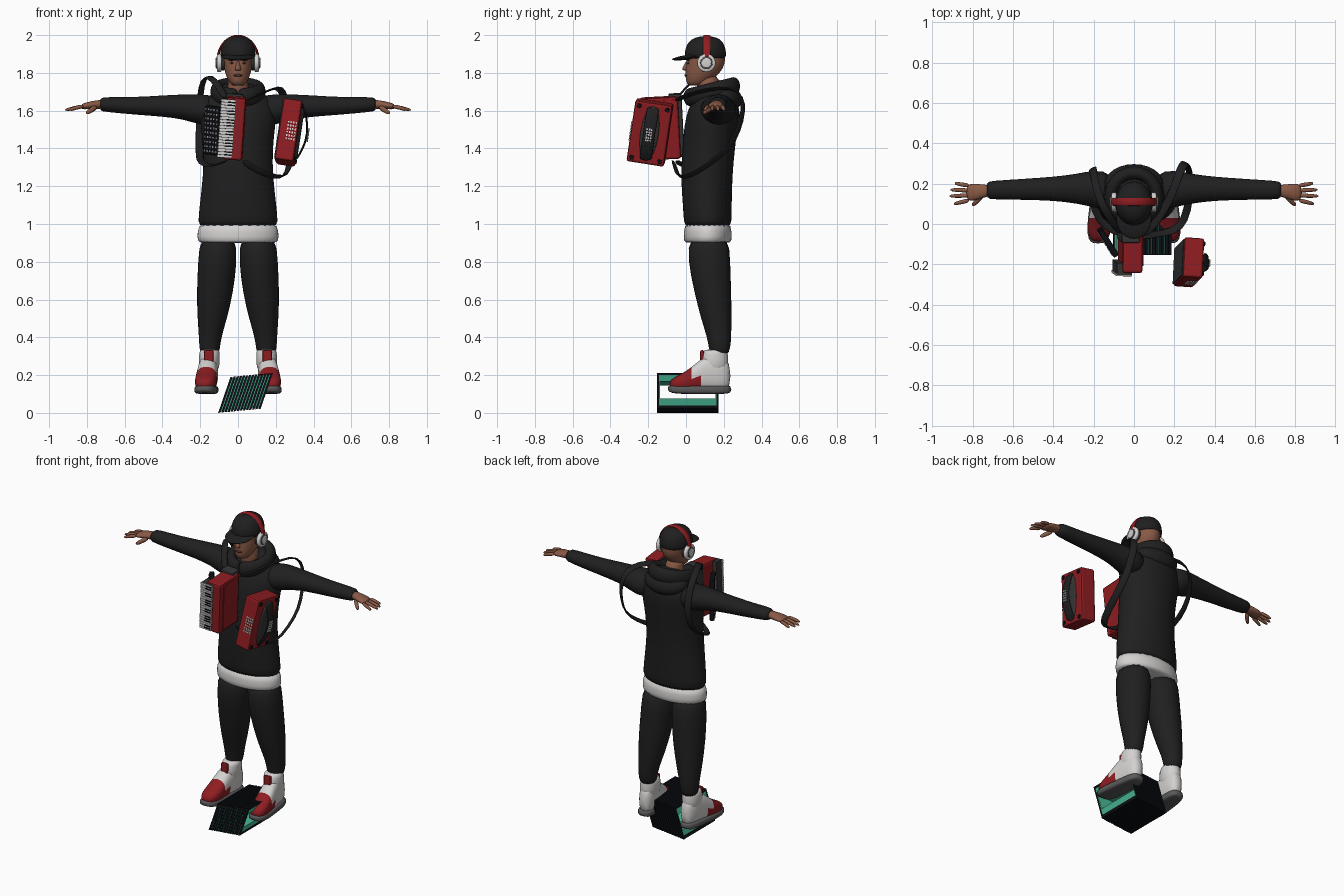
import bpy, bmesh, math
from mathutils import Vector, Matrix

cube = bpy.data.objects.get("Cube")
if cube:
    bpy.data.objects.remove(cube, do_unlink=True)


def material(name, r, g, b):
    m = bpy.data.materials.new(name)
    m.use_nodes = True
    m.diffuse_color = (r, g, b, 1)
    m.node_tree.nodes["Principled BSDF"].inputs["Base Color"].default_value = (r, g, b, 1)
    return m


CLOTH = material("black cloth", .014, .014, .014)
JET = material("jet black", .004, .005, .007)
GREY = material("dark grey", .035, .035, .037)
SOLE = material("sole grey", .1, .1, .1)
WHITE = material("off white", .65, .64, .63)
RED = material("deep red", .27, .012, .015)
SKIN = material("brown skin", .25, .1, .06)
LIP = material("dark brown", .1, .035, .025)
GREEN = material("sea green", .07, .5, .32)
X, Y, Z = Vector((1, 0, 0)), Vector((0, 1, 0)), Vector((0, 0, 1))
SIDES = (("left", 1), ("right", -1))


def finish(name, bm, mats, smooth=True, rule=None, subsurf=0, bevel=0):
    bmesh.ops.recalc_face_normals(bm, faces=bm.faces)
    for f in bm.faces:
        f.smooth = smooth
        if rule:
            f.material_index = rule(f.calc_center_median())
    mesh = bpy.data.meshes.new(name)
    bm.to_mesh(mesh)
    bm.free()
    for m in mats:
        mesh.materials.append(m)
    ob = bpy.data.objects.new(name, mesh)
    bpy.context.collection.objects.link(ob)
    if subsurf:
        mod = ob.modifiers.new("smooth", 'SUBSURF')
        mod.levels = mod.render_levels = subsurf
    if bevel:
        mod = ob.modifiers.new("bevel", 'BEVEL')
        mod.width, mod.segments = bevel, 2
    return ob


def skin_rings(name, frames, mats, n=16, p=2, rule=None, subsurf=1):
    """Closed skin over rings given as (centre, u vector, v vector)."""
    bm = bmesh.new()
    rings = []
    for c, u, v in frames:
        ring = []
        for i in range(n):
            a = 2 * math.pi * i / n
            k, s = math.cos(a), math.sin(a)
            k, s = (math.copysign(abs(t) ** (2 / p), t) for t in (k, s))
            ring.append(bm.verts.new(c + u * k + v * s))
        rings.append(ring)
    for a, b in zip(rings, rings[1:]):
        for i in range(n):
            j = (i + 1) % n
            bm.faces.new((a[i], a[j], b[j], b[i]))
    bm.faces.new(rings[0])
    bm.faces.new(rings[-1])
    return finish(name, bm, mats, True, rule, subsurf)


def loft(name, rows, mats, axis="z", **kw):
    u, v = {"z": (X, Y), "x": (Y, Z), "y": (X, Z)}[axis]
    return skin_rings(name, [(Vector(r[:3]), u * r[3], v * r[4]) for r in rows], mats, **kw)


def sweep(name, points, mat, width, thick, across=None, M=Matrix(), n=8, taper=1, subsurf=1):
    """Band or tube through points; across is the direction of its width."""
    pts = [M @ Vector(q) for q in points]
    frames = []
    for i, c in enumerate(pts):
        t = (pts[min(i + 1, len(pts) - 1)] - pts[max(i - 1, 0)]).normalized()
        w = across if across else Z
        u = (w - t * w.dot(t)).normalized()
        s = 1 + (taper - 1) * i / (len(pts) - 1)
        frames.append((c, u * width * s, t.cross(u) * thick * s))
    return skin_rings(name, frames, [mat], n=n, subsurf=subsurf)


def boxes(name, items, mat, M=Matrix(), bevel=0):
    bm = bmesh.new()
    for c, s in items:
        bmesh.ops.create_cube(bm, size=1, matrix=M @ Matrix.Translation(c) @ Matrix.Diagonal((*s, 1)))
    return finish(name, bm, [mat], False, bevel=bevel)


def ball(name, c, s, mat, rot=None):
    bm = bmesh.new()
    R = rot if rot else Matrix()
    bmesh.ops.create_uvsphere(bm, u_segments=24, v_segments=14, radius=1,
                              matrix=Matrix.Translation(c) @ R @ Matrix.Diagonal((*s, 1)))
    return finish(name, bm, [mat])


def turned(c, rx, ry, rz):
    R = Matrix.Identity(4)
    for ang, ax in ((rx, 'X'), (ry, 'Y'), (rz, 'Z')):
        R = Matrix.Rotation(math.radians(ang), 4, ax) @ R
    return Matrix.Translation(c) @ R


# Hoodie, shirt hem and hood
loft("hoodie_body", [(0, .115, .985, .2, .115), (0, .115, 1, .215, .128), (0, .113, 1.1, .205, .13),
     (0, .108, 1.25, .186, .138), (0, .12, 1.4, .184, .14), (0, .132, 1.52, .2, .143),
     (0, .145, 1.6, .205, .138), (0, .15, 1.66, .18, .115), (0, .15, 1.72, .1, .08)], [CLOTH], n=24)
loft("shirt_hem", [(0, .115, .9, .2, .115), (0, .115, .905, .217, .128),
     (0, .115, .96, .217, .128), (0, .115, 1.02, .206, .12)], [WHITE], n=24)
ball("hood_drape", (0, .2, 1.675), (.145, .1, .07), CLOTH, Matrix.Rotation(-.35, 4, 'X'))
hood = [(.115 * math.cos(a), .135 + .12 * math.sin(a), 1.7 + .03 * math.sin(a))
        for a in [math.pi * (-.5 + i / 10) for i in range(21)]]
sweep("hood_collar", hood, CLOTH, .05, .035, n=12)

# Arms, hands, legs and shoes
for side, s in SIDES:
    loft(side + "_sleeve", [(s * .1, .16, 1.6, .1, .08), (s * .2, .175, 1.605, .095, .085),
         (s * .28, .175, 1.62, .075, .068), (s * .4, .175, 1.625, .06, .057), (s * .55, .172, 1.625, .053, .047),
         (s * .7, .168, 1.633, .047, .04), (s * .735, .168, 1.633, .043, .036)], [CLOTH], "x")
    loft(side + "_palm", [(s * .71, .165, 1.634, .03, .026), (s * .75, .163, 1.632, .034, .024),
         (s * .79, .158, 1.628, .044, .02), (s * .835, .155, 1.62, .045, .016)], [SKIN], "x", n=12)
    for i, (y0, y1, tip) in enumerate(((.118, .098, .895), (.142, .138, .92), (.166, .17, .915), (.19, .203, .89))):
        sweep(f"{side}_finger_{i + 1}", [(s * .815, y0, 1.624), (s * .86, (y0 + y1) / 2, 1.616),
              (s * tip, y1, 1.602)], SKIN, .013, .013, taper=.7)
    sweep(side + "_thumb", [(s * .75, .145, 1.622), (s * .775, .115, 1.603), (s * .805, .09, 1.585)],
          SKIN, .017, .015, taper=.7)
    loft(side + "_trouser_leg", [(s * .105, .12, .95, .1, .112), (s * .108, .122, .8, .105, .114),
         (s * .122, .142, .64, .099, .1), (s * .136, .16, .5, .08, .083), (s * .148, .176, .4, .06, .065),
         (s * .15, .178, .34, .056, .058), (s * .15, .175, .3, .045, .045)], [CLOTH])
    loft(side + "_shoe_sole", [(s * .178, -.097, .13, .025, .012), (s * .177, -.08, .125, .05, .02),
         (s * .172, -.02, .122, .064, .023), (s * .162, .1, .122, .058, .023), (s * .154, .2, .122, .054, .023),
         (s * .152, .242, .125, .03, .02)], [SOLE], "y", p=4)
    loft(side + "_shoe_upper", [(s * .177, -.088, .15, .028, .018), (s * .175, -.06, .155, .05, .035),
         (s * .172, -.02, .162, .059, .047), (s * .168, .03, .178, .057, .065), (s * .163, .08, .2, .054, .088),
         (s * .157, .13, .215, .052, .1), (s * .152, .19, .21, .05, .095), (s * .15, .237, .195, .03, .07)],
         [WHITE, RED], "y", p=2.6, rule=lambda c: int(c.y < .005 or (c.y < .08 and c.z < .18)))
    loft(side + "_shoe_collar", [(s * .154, .15, .2, .055, .08), (s * .152, .15, .29, .057, .075),
         (s * .15, .155, .332, .055, .066), (s * .15, .158, .335, .04, .05)], [WHITE])
    boxes(side + "_shoe_tongue", [((s * .155, .085, .295), (.05, .02, .075))], RED, bevel=.008)
    boxes(side + "_shoe_laces", [((s * .165, .05 + .016 * i, .225 + .02 * i), (.06, .015, .008))
                                 for i in range(3)], SOLE)

# Head and face
loft("neck", [(0, .13, 1.64, .065, .07), (0, .12, 1.72, .055, .062), (0, .11, 1.8, .055, .06)], [SKIN])
loft("head", [(0, .05, 1.732, .025, .03), (0, .058, 1.742, .042, .055), (0, .075, 1.775, .062, .08),
     (0, .098, 1.82, .075, .102), (0, .106, 1.87, .081, .106), (0, .106, 1.92, .08, .102),
     (0, .105, 1.96, .05, .06)], [SKIN])
loft("nose", [(0, .003, 1.812, .016, .018), (0, -.004, 1.82, .018, .02), (0, .004, 1.845, .01, .014),
     (0, .01, 1.865, .007, .01)], [SKIN], n=10)
ball("mouth", (0, .003, 1.787), (.025, .011, .007), LIP)
for side, s in SIDES:
    ball(side + "_eye", (s * .03, .014, 1.852), (.012, .008, .005), LIP)
    ball(side + "_eyebrow", (s * .032, .012, 1.868), (.018, .008, .004), JET)

# Cap and headphones
loft("cap_crown", [(0, .102, 1.872, .086, .104), (0, .102, 1.885, .095, .112), (0, .103, 1.925, .094, .11),
     (0, .104, 1.965, .08, .094), (0, .106, 1.988, .05, .06), (0, .106, 1.994, .02, .02)], [CLOTH], n=20)
ball("cap_brim", (0, .025, 1.885), (.088, .1, .013), CLOTH, Matrix.Rotation(.14, 4, 'X'))
band = [(.108 * math.cos(a), .11, 1.868 + .128 * math.sin(a)) for a in [math.pi * i / 16 for i in range(17)]]
sweep("headphone_band", band, RED, .022, .007, across=Y)
for side, s in SIDES:
    for part, x0, x1, r, m in (("ear_pad", .07, .088, .042, GREY), ("ear_cup", .086, .112, .05, WHITE),
                               ("ear_ring", .108, .116, .034, SOLE), ("ear_cap", .112, .12, .027, WHITE)):
        loft(f"{side}_{part}", [(s * x0, .108, 1.853, r * .9, r * .9), (s * (x0 + .003), .108, 1.853, r, r),
             (s * (x1 - .003), .108, 1.853, r, r), (s * x1, .108, 1.853, r * .9, r * .9)], [m], "x")

# Accordion bass half
M = turned((.272, -.19, 1.485), -9, 8, -4)
boxes("bass_body", [((0, 0, 0), (.1, .2, .33))], RED, M, bevel=.012)
boxes("bass_inner_rim", [((-.05, 0, 0), (.008, .18, .31))], GREY, M)
loftpts = [(.05, 0, -.145), (.068, 0, -.12), (.09, 0, -.05), (.094, 0, 0), (.09, 0, .05), (.068, 0, .12), (.05, 0, .145)]
sweep("hand_strap", loftpts, CLOTH, .036, .006, across=Y, M=M)
lens = ((-.15, .01), (-.11, .04), (0, .055), (.11, .04), (.15, .01))
skin_rings("bass_grille", [(M @ Vector((.05, 0, z)), M.to_3x3() @ Y * w, M.to_3x3() @ X * .012) for z, w in lens], [GREY])
boxes("strap_vents", [((.1, -.012 + .012 * i, -.03 + .015 * j), (.006, .008, .01))
                      for i in range(3) for j in range(5)], WHITE, M)
boxes("bass_buttons", [((-.005 + .014 * i, -.101, -.05 + .018 * j), (.008, .008, .01))
                       for i in range(4) for j in range(6)], WHITE, M)
boxes("bass_corner_studs", [((.051, y, z), (.012, .022, .022)) for y in (-.075, .075) for z in (-.14, .14)], JET, M, .004)

# Accordion keyboard half
K = turned((-.018, -.135, 1.508), 3, 4, 0)
boxes("treble_body", [((0, 0, 0), (.1, .2, .33))], RED, K, bevel=.012)
boxes("treble_inner_rim", [((.05, .01, 0), (.008, .15, .3))], RED, K)
boxes("treble_back", [((-.01, .085, .01), (.09, .07, .335))], GREY, K, bevel=.008)
boxes("key_bed", [((-.04, -.08, 0), (.075, .06, .31))], GREY, K)
boxes("white_keys", [((-.042, -.108, -.147 + .0155 * i), (.08, .012, .0125)) for i in range(20)], WHITE, K)
boxes("black_keys", [((-.025, -.115, -.139 + .0155 * i), (.04, .008, .007))
                     for i in range(19) if i % 7 not in (2, 6)], JET, K)
G = turned((-.13, -.09, 1.495), 0, 4, -58)
boxes("treble_grille", [((0, 0, 0), (.15, .03, .26))], JET, G, bevel=.008)
boxes("grille_buttons", [((-.056 + .028 * i, -.016, -.11 + .0245 * j), (.009, .006, .009))
                         for i in range(5) for j in range(10)], WHITE, G)

# Shoulder straps
sweep("left_shoulder_strap", [(.04, -.06, 1.65), (.11, .01, 1.685), (.18, .12, 1.715), (.22, .24, 1.725),
      (.245, .3, 1.68), (.26, .305, 1.6), (.27, .28, 1.5), (.28, .23, 1.4), (.275, .13, 1.32),
      (.255, .02, 1.25), (.2, -.04, 1.245), (.1, -.05, 1.28), (.02, -.07, 1.34)], CLOTH, .024, .006,
      across=Vector((.8, -.5, .35)))
sweep("right_shoulder_strap", [(-.06, -.05, 1.66), (-.11, .01, 1.74), (-.15, .08, 1.785), (-.185, .16, 1.77),
      (-.2, .25, 1.69), (-.205, .285, 1.58), (-.205, .26, 1.46), (-.205, .18, 1.37), (-.2, .06, 1.32),
      (-.14, -.02, 1.3), (-.05, -.05, 1.34)], CLOTH, .022, .006, across=Vector((.8, .4, .3)))

# Bellows: a sheared stack of black frames over a green lining
B = Matrix(((.225, 0, .065, -.105), (0, .325, 0, .01), (.022, 0, .19, 0), (0, 0, 0, 1)))
boxes("bellows_lining", [((.5, 0, .16), (.98, .97, .24)), ((.5, 0, .86), (.98, .97, .2)),
                         ((.5, -.47, .5), (.98, .035, .9)), ((.5, .47, .5), (.98, .035, .9))], GREEN, B)
frames = []
for i in range(14):
    x = .028 + i * .0726
    frames += [((x, 0, .045), (.056, 1, .09)), ((x, 0, .97), (.056, 1, .06)),
               ((x, -.485, .5), (.056, .03, 1)), ((x, .485, .5), (.056, .03, 1))]
boxes("bellows_frames", frames, JET, B)
